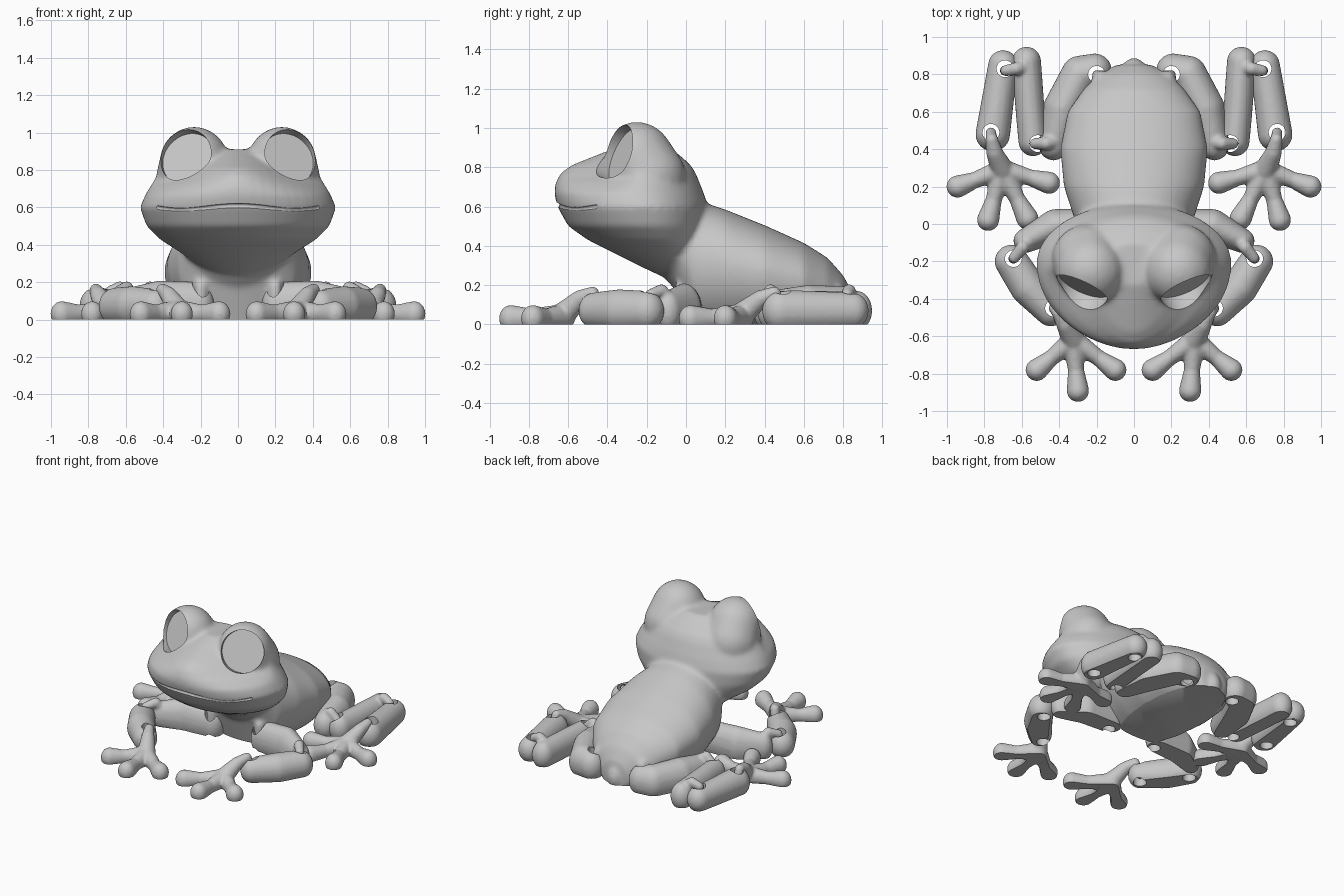
import bpy, bmesh, math
from mathutils import Vector, Matrix

cube = bpy.data.objects.get("Cube")
if cube:
    bpy.data.objects.remove(cube)

grey = bpy.data.materials.new("matte_grey")
grey.use_nodes = True
color = (0.57, 0.57, 0.57, 1)
grey.diffuse_color = color
grey.node_tree.nodes["Principled BSDF"].inputs["Base Color"].default_value = color

# Unit sphere directions reused by every rounded part
ball = bmesh.new()
bmesh.ops.create_icosphere(ball, subdivisions=3, radius=1)
DIRS = [v.co.copy() for v in ball.verts]
ball.free()
ANGLES = [i * math.tau / 48 for i in range(48)]


def chain(bm, pts, tall=1.0):
    """Rounded rod through points (x, y, z, radius)."""
    for a, b in zip(pts, pts[1:]):
        verts = []
        for x, y, z, r in (a, b):
            verts += [bm.verts.new((x + d.x * r, y + d.y * r, z + d.z * r * tall)) for d in DIRS]
        out = bmesh.ops.convex_hull(bm, input=verts)
        inner = [v for v in out["geom_interior"] if isinstance(v, bmesh.types.BMVert)]
        bmesh.ops.delete(bm, geom=inner, context='VERTS')


def loft(bm, rings):
    loops = [[bm.verts.new(p) for p in ring] for ring in rings]
    n = len(loops[0])
    for a, b in zip(loops, loops[1:]):
        for i in range(n):
            j = (i + 1) % n
            bm.faces.new((a[i], a[j], b[j], b[i]))
    bm.faces.new(loops[0][::-1])
    bm.faces.new(loops[-1])
    bmesh.ops.recalc_face_normals(bm, faces=bm.faces)


def make(name, bm):
    me = bpy.data.meshes.new(name)
    bm.to_mesh(me)
    bm.free()
    ob = bpy.data.objects.new(name, me)
    bpy.context.collection.objects.link(ob)
    return ob


def cylinder(center, axis, radius, depth):
    bm = bmesh.new()
    turn = Vector(axis).to_track_quat('Z', 'Y').to_matrix().to_4x4()
    bmesh.ops.create_cone(bm, cap_ends=True, segments=48, radius1=radius, radius2=radius,
                          depth=depth, matrix=Matrix.Translation(center) @ turn)
    return make("cutter", bm)


def evaluated(ob):
    dg = bpy.context.evaluated_depsgraph_get()
    return bpy.data.meshes.new_from_object(ob.evaluated_get(dg))


def fuse(ob, voxel, rounds):
    m = ob.modifiers.new("fuse", 'REMESH')
    m.mode, m.voxel_size = 'VOXEL', voxel
    if rounds:
        s = ob.modifiers.new("soften", 'SMOOTH')
        s.factor, s.iterations = 0.5, rounds
    me = evaluated(ob)
    ob.modifiers.clear()
    ob.data = me


def carve(ob, cutter):
    """Subtract a cutter, trying another solver if the result is unusable."""
    m = ob.modifiers.new("carve", 'BOOLEAN')
    m.operation, m.object = 'DIFFERENCE', cutter
    before = len(ob.data.polygons)
    for solver in ('MANIFOLD', 'EXACT', 'FLOAT'):
        m.solver = solver
        me = evaluated(ob)
        if len(me.polygons) > before * .3 and len(me.polygons) != before:
            break
    ob.modifiers.clear()
    ob.data = me
    bpy.data.objects.remove(cutter)


def finish(ob, cutters, voxel=0.01, rounds=4):
    """Fuse, carve, flatten on the ground, shade."""
    fuse(ob, voxel, rounds)
    floor = bmesh.new()
    bmesh.ops.create_cube(floor, size=4, matrix=Matrix.Translation((0, 0, -2)))
    for c in cutters + [make("cutter", floor)]:
        carve(ob, c)
    ob.data.materials.clear()
    ob.data.materials.append(grey)
    bpy.ops.object.select_all(action='DESELECT')
    ob.select_set(True)
    bpy.context.view_layer.objects.active = ob
    bpy.ops.object.shade_smooth_by_angle(angle=math.radians(40))
    return ob


def finish_pair(name, bm, cutters):
    """Left part and its mirrored twin."""
    left = finish(make("left_" + name, bm), cutters)
    me = left.data.copy()
    me.transform(Matrix.Diagonal((-1, 1, 1, 1)))
    me.flip_normals()
    bpy.context.collection.objects.link(bpy.data.objects.new("right_" + name, me))


def flip(pts, s):
    return [(p[0] * s, *p[1:]) for p in pts]


# Body sections, tucked in below the flanks: y, half width, top, widest height, bottom
bm = bmesh.new()
body = [(-.15, .2, .6, .44, .28), (-.05, .27, .64, .4, .17), (.03, .32, .64, .3, -.06),
        (.2, .375, .585, .29, -.08), (.4, .395, .505, .26, -.08), (.6, .355, .415, .22, -.07),
        (.72, .27, .34, .17, -.07), (.8, .19, .25, .12, -.07), (.85, .1, .16, .06, -.06)]
rings = []
for y, w, top, mid, low in body:
    rings.append([(w * math.cos(t), y, mid + (top - mid) * math.sin(t)) if t < math.pi
                  else (math.copysign(w * abs(math.cos(t)) ** 1.15, math.cos(t)), y,
                        mid + (mid - low) * math.sin(t)) for t in ANGLES])
loft(bm, rings)

# Head layers: z, half width, front, back, snout pinch
head = [(.22, .1, -.07, .08, 1), (.28, .2, -.2, .1, 1), (.36, .31, -.36, .1, 1), (.43, .42, -.5, .1, 1),
        (.5, .49, -.6, .11, 1), (.6, .525, -.655, .11, 1), (.67, .495, -.672, .09, 1.1),
        (.72, .465, -.665, .07, 1.7), (.77, .435, -.64, .05, 3.2), (.81, .39, -.585, .025, 4),
        (.86, .31, -.46, -.03, 4), (.91, .16, -.33, -.1, 2)]
rings = []
for z, w, front, back, pinch in head:
    mid = front + .58 * (back - front)
    rings.append([(w * math.cos(t),
                   mid + (back - mid) * math.sin(t) if t < math.pi
                   else mid - (mid - front) * abs(math.sin(t)) ** pinch, z) for t in ANGLES])
loft(bm, rings)
chain(bm, [(0, .8, .06, .07), (0, .83, .04, .06)], 1.5)
cutters = []
for s in (1, -1):
    # brow bulge, blended back and outwards
    chain(bm, flip([(.235, -.25, .848, .184), (.25, -.19, .75, .19)], s))
    # shoulder and hip hooks
    chain(bm, flip([(.2, .1, .14, .05), (.2, .03, .22, .04), (.2, -.03, .18, .035), (.2, -.03, .1, .035)], s))
    chain(bm, flip([(.15, .72, .1, .05), (.18, .78, .16, .04), (.2, .8, .08, .03)], s))
    # flat recessed eye
    n = Vector((.38 * s, -.85, .38)).normalized()
    cutters.append(cylinder(Vector((.237 * s, -.25, .829)) + n * .16, n, .148, .17))
# mouth groove
groove = bmesh.new()
path = []
for i in range(-10, 11):
    t = i * .097
    path.append((.525 * math.sin(t), -.207 - .45 * math.cos(t), .597 + .012 * math.cos(5 * t), .013))
chain(groove, path)
mouth = make("cutter", groove)
fuse(mouth, .005, 0)
finish(make("body_and_head", bm), cutters + [mouth], .013, 18)

# Limb links: height factor, ground path (x, y, radius), hook path, hole centres
LINKS = {
    "upper_arm": (1.55, [(.21, 0, .085), (.42, -.01, .09), (.58, -.09, .065)],
                  [(.57, -.09, .12, .04), (.595, -.125, .17, .035), (.64, -.18, .15, .03), (.645, -.185, .07, .028)],
                  [(.2, -.03)]),
    "forearm": (1.12, [(.655, -.2, .09), (.565, -.34, .097), (.445, -.465, .083)], [],
                [(.645, -.185), (.43, -.45)]),
    "thigh": (1.25, [(.21, .82, .092), (.29, .8, .1), (.38, .62, .105), (.43, .42, .08)],
              [(.43, .44, .14, .04), (.47, .43, .17, .035), (.53, .43, .12, .03)],
              [(.2, .8)]),
    "shin": (1.3, [(.54, .44, .078), (.555, .6, .078), (.575, .87, .078)],
             [(.58, .84, .13, .04), (.63, .83, .17, .035), (.685, .82, .15, .03), (.69, .82, .07, .028)],
             [(.515, .43)]),
    "ankle": (1.15, [(.7, .85, .08), (.73, .65, .087), (.755, .48, .093)], [], [(.69, .83), (.765, .49)]),
}
for name, (tall, path, hook, holes) in LINKS.items():
    bm = bmesh.new()
    chain(bm, [(x, y, .07, r) for x, y, r in path], tall)
    chain(bm, hook)
    finish_pair(name, bm, [cylinder((x, y, .1), (0, 0, 1), .045, .6) for x, y in holes])

# Feet: stem path down to the palm, toe tips
FEET = {
    "hand": ([(.43, -.45, .06, .028), (.405, -.475, .16, .033), (.37, -.54, .13, .045), (.325, -.62, .055, .062)],
             [(.52, -.78), (.3, -.892), (.1, -.78)]),
    "foot": ([(.765, .49, .06, .028), (.76, .45, .16, .033), (.745, .38, .13, .045), (.705, .29, .055, .062)],
             [(.943, .2), (.78, .022), (.57, .03), (.455, .22)]),
}
for name, (stem, toes) in FEET.items():
    bm = bmesh.new()
    chain(bm, stem)
    px, py = stem[-1][:2]
    for tx, ty in toes:
        chain(bm, [(px, py, .04, .058), (px + (tx - px) * .6, py + (ty - py) * .6, .03, .043),
                   (tx, ty, .03, .06)], 1.15)
    finish_pair(name, bm, [])
